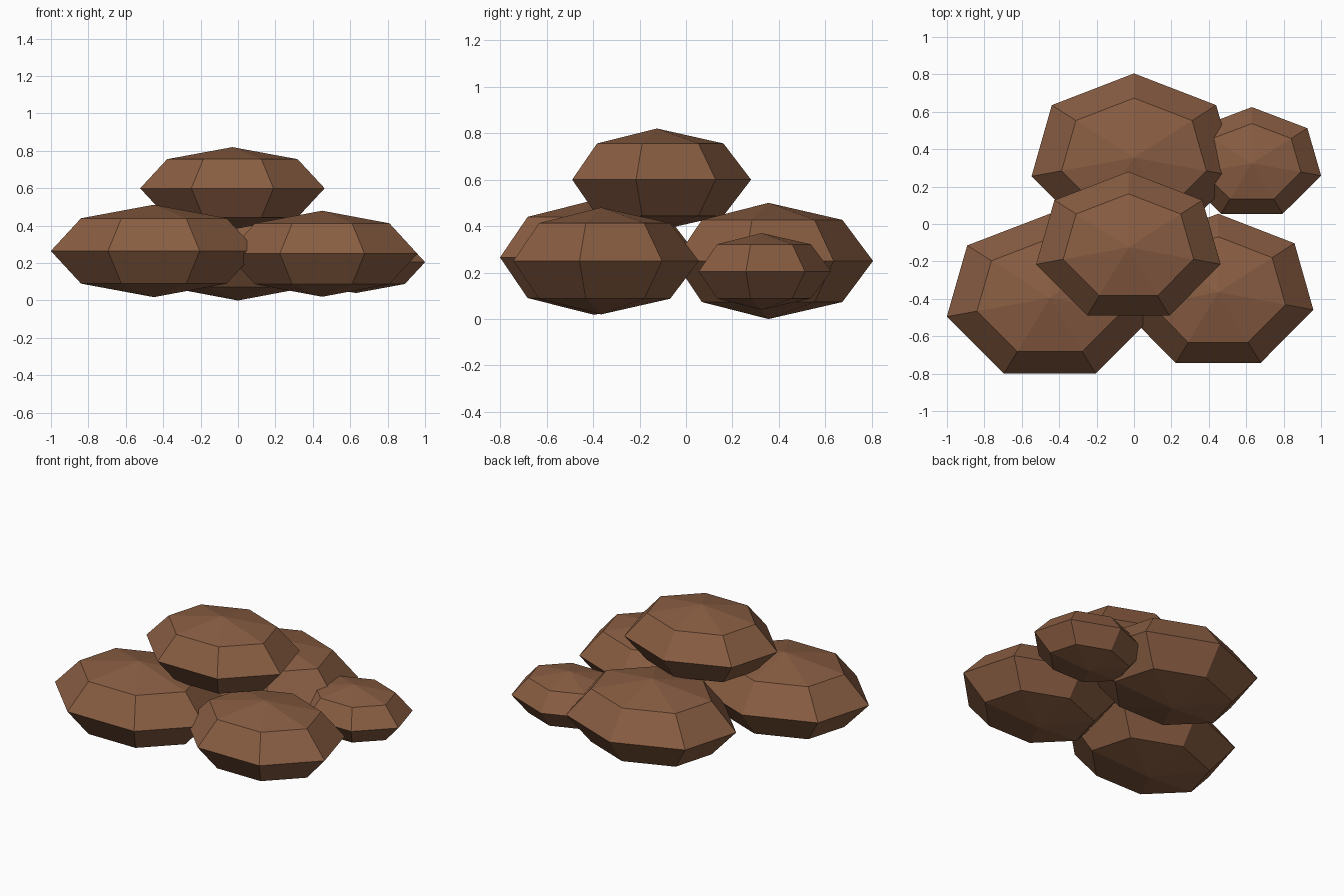
import bpy
import bmesh
from math import sin, cos, pi

SEGMENTS = 7   # sides around each stone
RINGS = 4      # bands from pole to pole

cube = bpy.data.objects.get("Cube")
if cube:
    bpy.data.objects.remove(cube, do_unlink=True)

brown = bpy.data.materials.new("earthy_brown")
brown.use_nodes = True
colour = (0.25, 0.11, 0.055, 1)
brown.diffuse_color = colour
bsdf = next(n for n in brown.node_tree.nodes if n.type == "BSDF_PRINCIPLED")
bsdf.inputs["Base Color"].default_value = colour
bsdf.inputs["Roughness"].default_value = 0.9


def stone(name, centre, radii):
    """Flattened, faceted ball with one corner pointing to the back."""
    bm = bmesh.new()

    def point(ring, seg):
        polar, turn = pi * ring / RINGS, 2 * pi * seg / SEGMENTS
        unit = (-sin(polar) * sin(turn), sin(polar) * cos(turn), cos(polar))
        return bm.verts.new([c + r * u for c, r, u in zip(centre, radii, unit)])

    top, bottom = point(0, 0), point(RINGS, 0)
    rings = [[point(r, s) for s in range(SEGMENTS)] for r in range(1, RINGS)]
    for s in range(SEGMENTS):
        n = (s + 1) % SEGMENTS
        bm.faces.new((top, rings[0][s], rings[0][n]))
        for upper, lower in zip(rings, rings[1:]):
            bm.faces.new((upper[s], lower[s], lower[n], upper[n]))
        bm.faces.new((bottom, rings[-1][n], rings[-1][s]))
    bmesh.ops.recalc_face_normals(bm, faces=bm.faces)

    mesh = bpy.data.meshes.new(name)
    bm.to_mesh(mesh)
    bm.free()
    mesh.materials.append(brown)
    bpy.context.collection.objects.link(bpy.data.objects.new(name, mesh))


# Pile: four stones on the ground, one resting on top
stone("front_right_stone", (-0.45, -0.395, 0.265), (0.565, 0.45, 0.247))
stone("front_left_stone", (0.45, -0.365, 0.25), (0.522, 0.42, 0.23))
stone("back_stone", (0, 0.355, 0.25), (0.562, 0.45, 0.25))
stone("small_side_stone", (0.63, 0.325, 0.205), (0.38, 0.3, 0.165))
stone("top_stone", (-0.03, -0.125, 0.6), (0.506, 0.405, 0.22))
